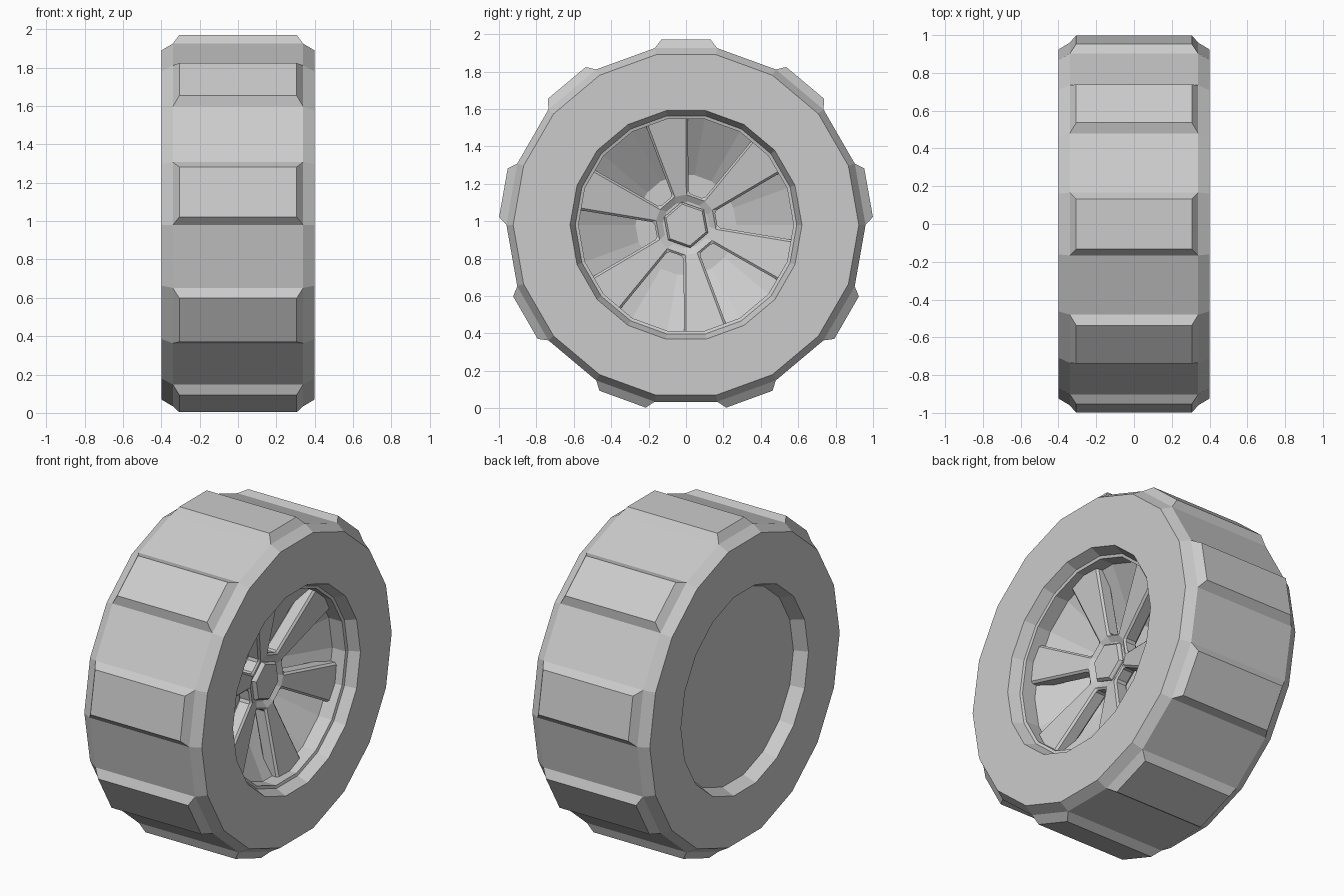
import bpy, bmesh, math
from mathutils import Vector

if "Cube" in bpy.data.objects:
    bpy.data.objects.remove(bpy.data.objects["Cube"])

ZC = 0.98      # axle height
SIDES = 18


def polar(x, r, deg):
    a = math.radians(deg)
    return Vector((x, r * math.cos(a), ZC + r * math.sin(a)))


def finish(name, bm):
    bmesh.ops.recalc_face_normals(bm, faces=bm.faces)
    me = bpy.data.meshes.new(name)
    bm.to_mesh(me)
    bm.free()
    ob = bpy.data.objects.new(name, me)
    bpy.context.collection.objects.link(ob)
    return ob


def lathe(profile, sides=SIDES, start=0, closed=False):
    """Spin (x, radius) points about the axle; radius 0 ends become n-gon caps."""
    bm = bmesh.new()
    rings = [[bm.verts.new(polar(x, r, start + 360 * k / sides)) for k in range(sides)]
             for x, r in profile]
    pairs = list(zip(rings, rings[1:]))
    if closed:
        pairs.append((rings[-1], rings[0]))
    else:
        bm.faces.new(rings[0])
        bm.faces.new(rings[-1])
    for a, b in pairs:
        for k in range(sides):
            n = (k + 1) % sides
            bm.faces.new((a[k], a[n], b[n], b[k]))
    return bm


# Tire: faceted ring with chamfered shoulders
bm = lathe([(0.40, 0.62), (0.40, 0.924), (0.34, 0.96),
            (-0.34, 0.96), (-0.40, 0.924), (-0.40, 0.62)], closed=True)
bmesh.ops.recalc_face_normals(bm, faces=bm.faces)

# Tread blocks: raise every second face of the outer band
band = []
for f in bm.faces:
    c = f.calc_center_median()
    d = Vector((0, c.y, c.z - ZC))
    if abs(c.x) < 0.01 and d.length > 0.93:
        ang = math.degrees(math.atan2(d.z, d.y)) % 360
        if int(ang // 20) % 2 == 0:
            band.append(f)
for f in bmesh.ops.extrude_discrete_faces(bm, faces=band)["faces"]:
    c = f.calc_center_median()
    out = Vector((0, c.y, c.z - ZC)).normalized()
    for v in f.verts:
        off = v.co - c
        v.co = c + Vector((off.x * 0.9, off.y * 0.79, off.z * 0.79)) + out * 0.046
finish("tire", bm)

# Rim: lipped bowl on the outer side, plain shallow recess on the inner side
finish("rim", lathe([(0.05, 0.27), (0.24, 0.575), (0.33, 0.575), (0.335, 0.592),
                     (0.40, 0.62), (-0.40, 0.62), (-0.32, 0.588)]))

# Spokes: six wedges joined by a hub plate, sloping in towards the centre
bm = bmesh.new()
inner, outer, core = [], [], []
for k in range(6):
    mid = 10.5 + 60 * k
    for s in (-1, 1):
        inner.append(bm.verts.new(polar(0.20, 0.17, mid + s * 15)))
        outer.append(bm.verts.new(polar(0.285, 0.60, mid + s * 18.5)))
        core.append(bm.verts.new(polar(0.175, 0.125, mid + s * 15)))
for k in range(12):
    n = (k + 1) % 12
    bm.faces.new((core[k], core[n], inner[n], inner[k]))
    if k % 2:
        bm.faces.new((inner[k], inner[n], outer[n], outer[k]))
bm.faces.new(core)
faces = bm.faces[:]
low = bmesh.ops.extrude_face_region(bm, geom=faces, use_keep_orig=True)["geom"]
for v in (g for g in low if isinstance(g, bmesh.types.BMVert)):
    v.co.x -= 0.09
spokes = finish("spokes", bm)
bev = spokes.modifiers.new("edge_bevel", 'BEVEL')
bev.width = 0.012
bev.segments = 1
bev.limit_method = 'ANGLE'
bev.angle_limit = math.radians(50)

# Hub cap: chamfered hexagon
finish("hub_cap", lathe([(0.10, 0.125), (0.185, 0.125), (0.20, 0.113)], 6, 40.5))
